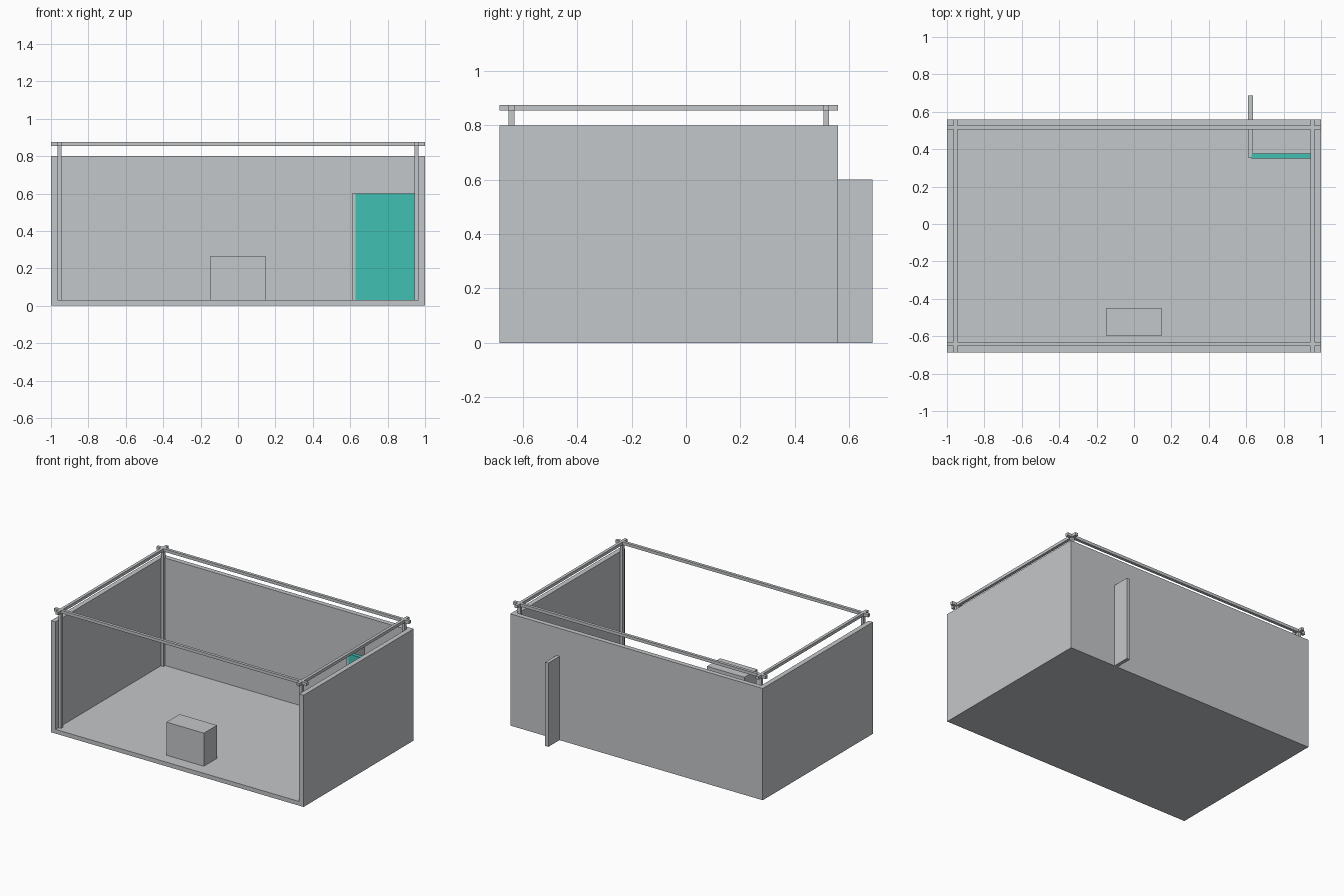
import bpy

if "Cube" in bpy.data.objects:
    bpy.data.objects.remove(bpy.data.objects["Cube"])


def material(name, rgb):
    m = bpy.data.materials.new(name)
    m.diffuse_color = (*rgb, 1)
    m.use_nodes = True
    m.node_tree.nodes["Principled BSDF"].inputs["Base Color"].default_value = m.diffuse_color
    return m


GREY = material("light_grey", (0.55, 0.57, 0.585))
TEAL = material("teal", (0.05, 0.53, 0.45))


def box(name, x, y, z, mat=GREY):
    """Axis-aligned box from (min, max) ranges."""
    centre = [(a + b) / 2 for a, b in (x, y, z)]
    bpy.ops.mesh.primitive_cube_add(size=1, location=centre)
    ob = bpy.context.object
    ob.name = name
    size = [b - a for a, b in (x, y, z)]
    for v in ob.data.vertices:
        v.co = [c * s for c, s in zip(v.co, size)]
    ob.data.materials.append(mat)
    return ob


FRONT, BACK = -0.686, 0.56      # extent of the room in y
MID = (FRONT + BACK) / 2
WALL, FLOOR, H = 0.035, 0.03, 0.80
R = 0.0105                      # half thickness of the frame tubes

# Room shell, open at the front and top
box("floor", (-1 + WALL, 1 - WALL), (FRONT, BACK - WALL), (0, FLOOR))
box("back_wall", (-1, 1), (BACK - WALL, BACK), (0, H))
box("left_wall", (-1, -1 + WALL), (FRONT, BACK - WALL), (0, H))
box("right_wall", (1 - WALL, 1), (FRONT, BACK - WALL), (0, H))

# Overhead frame: corner posts and crossing rails
Z0, Z1 = 0.854, 0.875
for sx, side in ((-1, "left"), (1, "right")):
    px = sx * 0.9545
    box(side + "_rail", (px - R, px + R), (FRONT, BACK), (Z0, Z1))
    for sy, end in ((-1, "front"), (1, "back")):
        py = MID + sy * 0.579
        box(f"{end}_{side}_post", (px - R, px + R), (py - R, py + R), (FLOOR, Z0))
for sy, end in ((-1, "front"), (1, "back")):
    py = MID + sy * 0.579
    box(end + "_rail", (-1, 1), (py - R, py + R), (Z0, Z1))

# Corner cubicle: side partition passing through the back wall, teal front panel
box("side_partition", (0.61, 0.635), (0.355, 0.686), (0, 0.6))
box("teal_panel", (0.629, 0.965), (0.35, 0.377), (0.001, 0.601), TEAL)

# Counter block near the front
box("counter", (-0.148, 0.148), (-0.598, -0.449), (FLOOR, 0.267))
